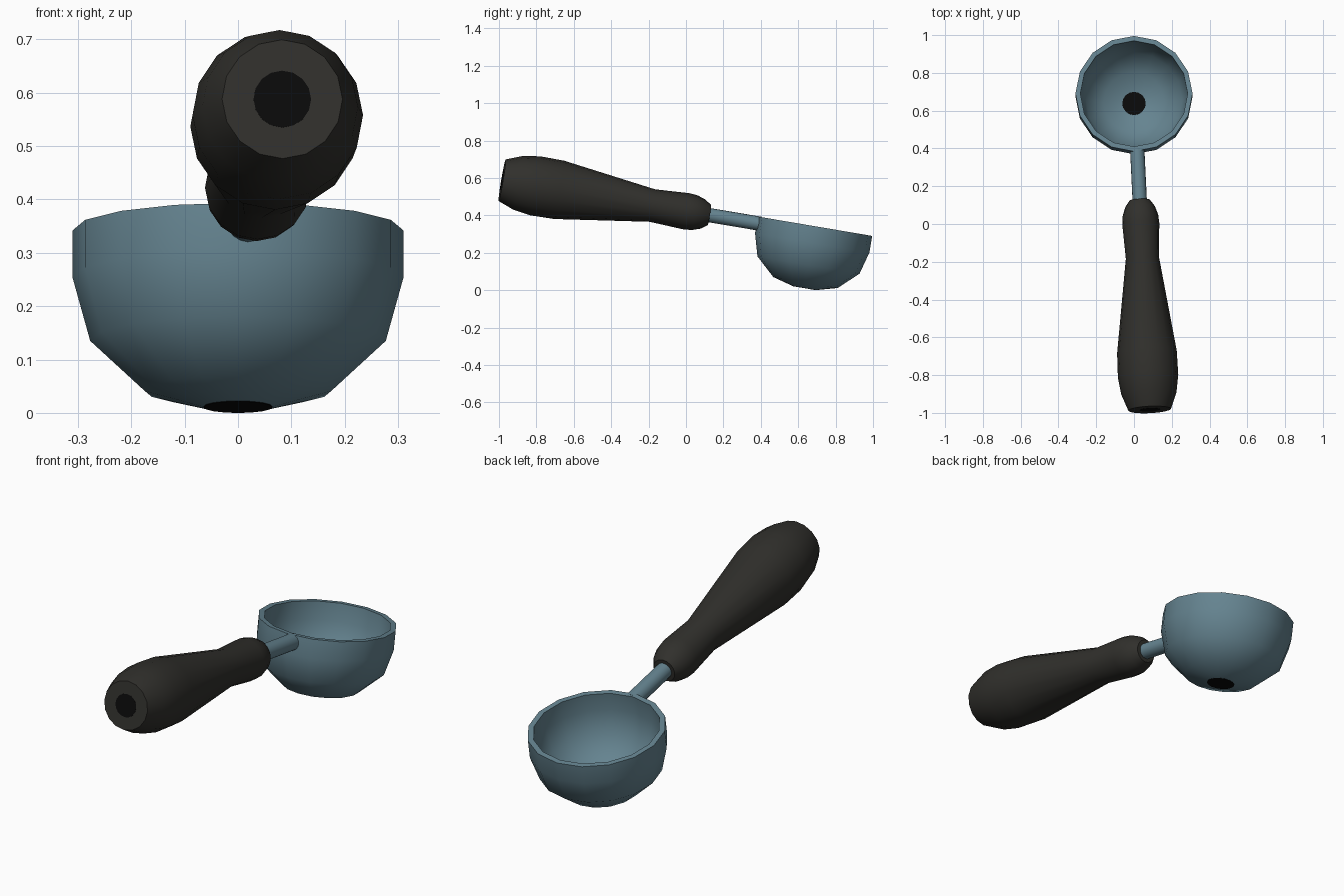
import bpy, bmesh, math
from mathutils import Matrix, Vector

if "Cube" in bpy.data.objects:
    bpy.data.objects.remove(bpy.data.objects["Cube"])

SIDES = 16


def material(name, rgb):
    m = bpy.data.materials.new(name)
    m.diffuse_color = (*rgb, 1)
    m.use_nodes = True
    m.node_tree.nodes["Principled BSDF"].inputs["Base Color"].default_value = m.diffuse_color
    return m


STEEL = material("blue_steel", (0.13, 0.23, 0.28))
GRIP = material("dark_grip", (0.03, 0.029, 0.025))
BLACK = material("black", (0.003, 0.003, 0.003))


def frame(origin, axis):
    # Local z runs along the axis, local x stays in the horizontal plane
    z = Vector(axis).normalized()
    x = Vector((0, 0, 1)).cross(z) if abs(z.z) < 0.7 else Vector((1, 0, 0))
    x.normalize()
    y = z.cross(x)
    rot = Matrix((x, y, z)).transposed().to_4x4()
    return Matrix.Translation(origin) @ rot


def lathe(name, profile, matrix, mat, closed=False):
    # Revolve (radius, height) points; open profiles get capped ends
    bm = bmesh.new()
    rings = []
    for r, h in profile:
        rings.append([bm.verts.new((r * math.cos(2 * math.pi * i / SIDES),
                                    r * math.sin(2 * math.pi * i / SIDES), h))
                      for i in range(SIDES)])
    pairs = list(zip(rings, rings[1:]))
    if closed:
        pairs.append((rings[-1], rings[0]))
    else:
        bm.faces.new(rings[0])
        bm.faces.new(rings[-1])
    for a, b in pairs:
        for i in range(SIDES):
            j = (i + 1) % SIDES
            bm.faces.new((a[i], a[j], b[j], b[i]))
    bmesh.ops.recalc_face_normals(bm, faces=bm.faces)
    me = bpy.data.meshes.new(name)
    bm.to_mesh(me)
    bm.free()
    me.materials.append(mat)
    ob = bpy.data.objects.new(name, me)
    ob.matrix_world = matrix
    bpy.context.collection.objects.link(ob)
    bpy.ops.object.select_all(action='DESELECT')
    ob.select_set(True)
    bpy.context.view_layer.objects.active = ob
    bpy.ops.object.shade_smooth_by_angle(angle=math.radians(50))
    return ob


# Tilted bowl: outer wall down, inner wall back up to the rim
bowl_frame = frame((0, 0.69, 0.342), (0, 0.167, 0.986))
lathe("bowl", [(0.31, 0), (0.31, -0.09), (0.277, -0.21), (0.175, -0.305),
               (0.065, -0.335), (0.062, -0.31), (0.162, -0.282),
               (0.255, -0.197), (0.284, -0.085), (0.284, 0)],
      bowl_frame, STEEL, closed=True)

# Black plug in the bottom of the bowl
lathe("bowl_plug", [(0.065, -0.336), (0.062, -0.309)], bowl_frame, BLACK)

# Handle, swelling at the end and with a collar near the rod
handle_frame = frame((0.083, -0.983, 0.588), (-0.047, 0.985, -0.166))
lathe("handle", [(0.113, 0), (0.146, 0.087), (0.16, 0.18), (0.158, 0.31),
                 (0.088, 0.815), (0.098, 1.0), (0.094, 1.045),
                 (0.079, 1.09), (0.055, 1.125)], handle_frame, GRIP)

# Black disc in the end of the handle
lathe("handle_end_disc", [(0.054, -0.001), (0.054, 0.02)], handle_frame, BLACK)

# Metal rod joining the handle and the bowl
lathe("rod", [(0.038, 1.1), (0.038, 1.4)], handle_frame, STEEL)
